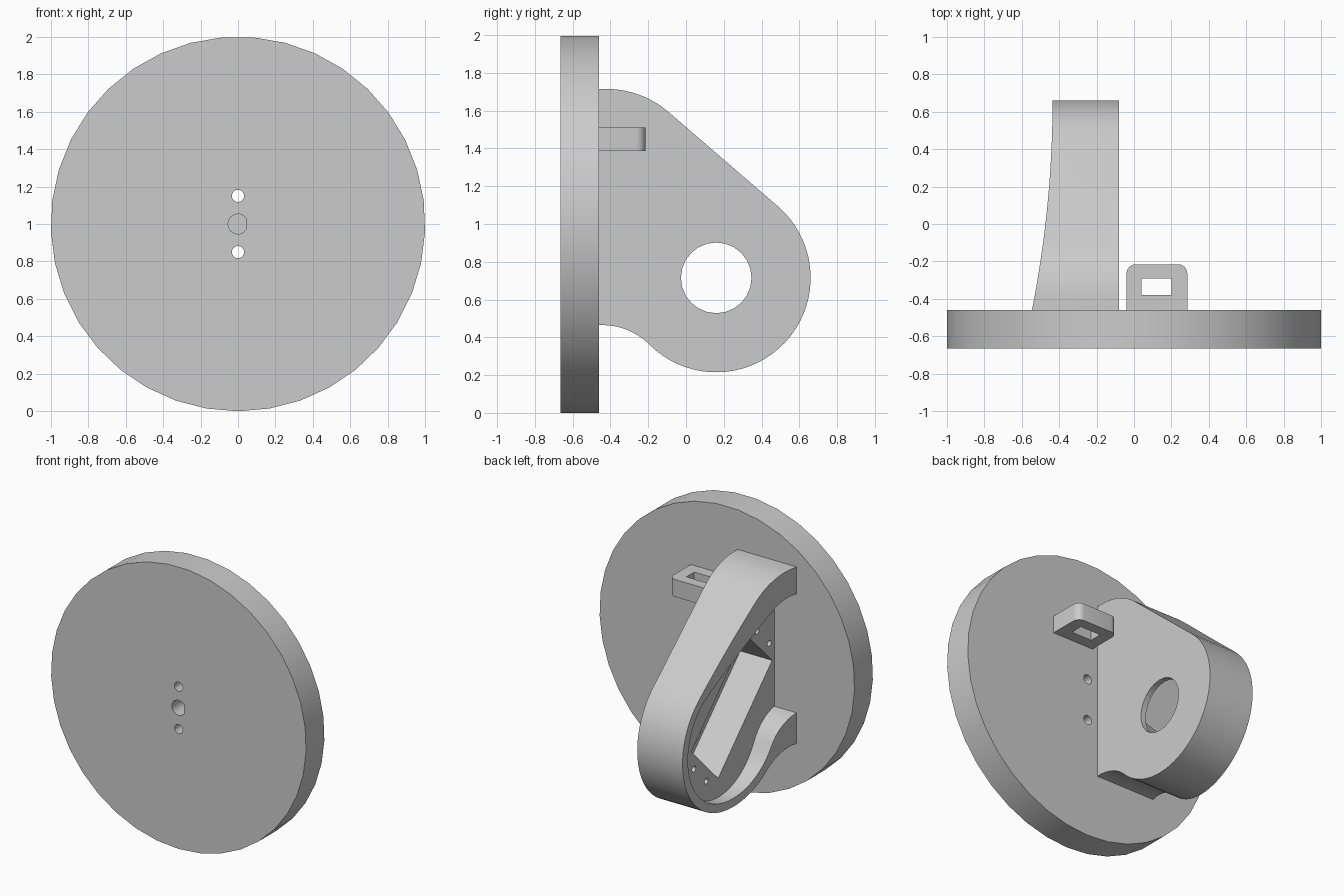
import bpy, bmesh
from math import radians, sin, cos, sqrt
from mathutils import Vector

cube = bpy.data.objects.get("Cube")
if cube:
    bpy.data.objects.remove(cube, do_unlink=True)

grey = bpy.data.materials.new("plain_grey")
grey.use_nodes = True
color = (0.6, 0.6, 0.6, 1)
grey.diffuse_color = color
grey.node_tree.nodes["Principled BSDF"].inputs["Base Color"].default_value = color


def arc(cu, cv, r, start, end, steps):
    """Points on an arc, angles in degrees."""
    angles = [radians(start + (end - start) * i / steps) for i in range(steps + 1)]
    return [(cu + r * cos(a), cv + r * sin(a)) for a in angles]


def circle(cu, cv, r, sides, start=0):
    return arc(cu, cv, r, start, start + 360, sides)[:-1]


def prism(name, points, axis, low, high):
    """Extrude a 2D outline along the given axis."""
    place = {"x": lambda u, v, w: (w, u, v),
             "y": lambda u, v, w: (u, w, v),
             "z": lambda u, v, w: (u, v, w)}[axis]
    bm = bmesh.new()
    ends = [[bm.verts.new(place(u, v, w)) for u, v in points] for w in (low, high)]
    n = len(points)
    bm.faces.new(ends[0])
    bm.faces.new(ends[1][::-1])
    for i in range(n):
        j = (i + 1) % n
        bm.faces.new((ends[0][i], ends[1][i], ends[1][j], ends[0][j]))
    bmesh.ops.recalc_face_normals(bm, faces=bm.faces)
    mesh = bpy.data.meshes.new(name)
    bm.to_mesh(mesh)
    bm.free()
    mesh.materials.append(grey)
    obj = bpy.data.objects.new(name, mesh)
    bpy.context.collection.objects.link(obj)
    return obj


def select_only(obj):
    bpy.ops.object.select_all(action="DESELECT")
    obj.select_set(True)
    bpy.context.view_layer.objects.active = obj


def cut(obj, *cutter_args):
    """Subtract a prism from the object."""
    cutter = prism("cutter", *cutter_args)
    cutter.hide_render = True
    select_only(obj)
    mod = obj.modifiers.new("cut", "BOOLEAN")
    mod.operation, mod.solver, mod.object = "DIFFERENCE", "EXACT", cutter
    bpy.ops.object.modifier_apply(modifier=mod.name)
    bpy.data.objects.remove(cutter, do_unlink=True)


def smooth(obj):
    select_only(obj)
    bpy.ops.object.shade_smooth_by_angle(angle=radians(30))


FRONT, BACK = -0.665, -0.46

# Round base disc with two through holes and a D-shaped blind hole
disc = prism("base_disc", circle(0, 1, 1, 37, -90), "y", FRONT, BACK)
for z in (0.85, 1.15):
    cut(disc, circle(0, z, 0.033, 16), "y", -0.8, -0.3)
cut(disc, arc(0, 1, 0.053, 36, 324, 20), "y", -0.8, -0.53)
smooth(disc)

# Motor housing: two rounded ends joined by a straight flank and a flared foot
TIP = Vector((0.16, 0.715))
TOP = Vector((-0.42, 1.215))


def housing_outline(r_top, r_tip, foot_angle, foot_z, start):
    axis = TIP - TOP
    tangent = 49.2 + (0 if r_top == r_tip else 9.8)
    a = radians(foot_angle)
    joint = TIP + Vector((cos(a), sin(a))) * r_tip
    r_foot = (foot_z - joint.y) / (1 + sin(a))
    foot = joint + Vector((cos(a), sin(a))) * r_foot
    pts = [(start, foot_z)]
    pts += arc(foot.x, foot.y, r_foot, 90, foot_angle - 180, 8)
    pts += arc(*TIP, r_tip, foot_angle, 360 + tangent, 36)[1:]
    pts += arc(*TOP, r_top, tangent, 90, 8)
    return pts + [(start, TOP.y + r_top)]


housing = prism("motor_housing", housing_outline(0.5, 0.5, 225, 0.465, -0.5), "x", -0.7, -0.08)
cut(housing, housing_outline(0.31, 0.44, 207, 0.685, -0.6), "x", -0.9, -0.37)

# Curved open edge of the housing
rim = []
for i in range(17):
    y = 0.66 - 1.2 * i / 16
    rim.append((-0.435 - 0.11 * ((0.66 - y) / 1.12) ** 2, y))
cut(housing, [(-1, -0.54), (-1, 0.8), (-0.435, 0.8)] + rim, "z", -0.2, 2.2)

# Diagonal motor pocket, shaft opening and screw holes
middle = Vector((0.0165, 0.8635))
along = Vector((-1, 1)) / sqrt(2)
across = Vector((1, 1)) / sqrt(2)
pocket = [tuple(middle + along * s * 0.427 + across * t * 0.213)
          for s, t in ((1, 1), (1, -1), (-1, -1), (-1, 1))]
cut(housing, pocket, "x", -0.6, -0.12)
cut(housing, circle(*TIP, 0.187, 24), "x", -0.3, 0.1)
for s in (1, -1):
    for t in (1, -1):
        screw = middle + along * s * 0.5 + across * t * 0.098
        cut(housing, circle(*screw, 0.021, 16), "x", -0.6, -0.2)
smooth(housing)

# Cable loop with a rectangular eye
loop = [(-0.04, -0.48), (0.285, -0.48)]
loop += arc(0.235, -0.265, 0.05, 0, 90, 6) + arc(0.01, -0.265, 0.05, 90, 180, 6)
cable_loop = prism("cable_loop", loop, "z", 1.387, 1.51)
cut(cable_loop, [(0.04, -0.378), (0.2, -0.378), (0.2, -0.29), (0.04, -0.29)], "z", 1.2, 1.7)
smooth(cable_loop)
